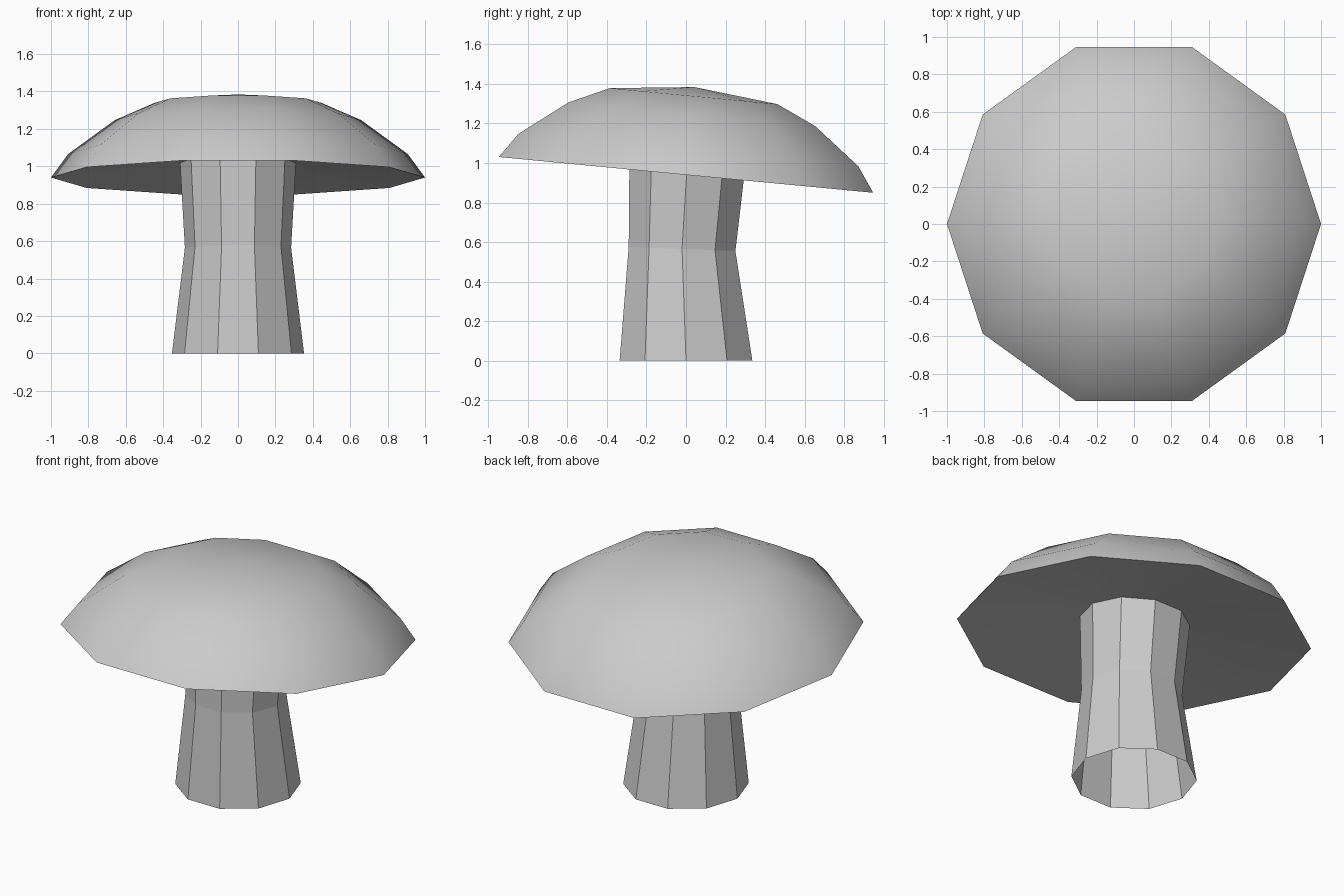
import bpy, bmesh
from math import sin, cos, pi, radians

if "Cube" in bpy.data.objects:
    bpy.data.objects.remove(bpy.data.objects["Cube"])

SIDES = 10


def ring(bm, radius, height, centre, tilt):
    """Ten-sided ring, raised along an axis that leans towards +y by tilt."""
    cy, cz = centre
    s, c = sin(tilt), cos(tilt)
    verts = []
    for i in range(SIDES):
        a = 2 * pi * i / SIDES
        v = radius * sin(a)
        verts.append(bm.verts.new((radius * cos(a),
                                   cy + v * c + height * s,
                                   cz - v * s + height * c)))
    return verts


def bridge(bm, low, high):
    for i in range(SIDES):
        j = (i + 1) % SIDES
        bm.faces.new((low[i], low[j], high[j], high[i]))


def build(name, rings, apex=None):
    """Skin a list of (radius, height, centre, tilt) rings, with optional tip."""
    bm = bmesh.new()
    loops = [ring(bm, *r) for r in rings]
    for low, high in zip(loops, loops[1:]):
        bridge(bm, low, high)
    if apex:
        tip = bm.verts.new(apex)
        for i in range(SIDES):
            bm.faces.new((loops[-1][i], loops[-1][(i + 1) % SIDES], tip))
    mesh = bpy.data.meshes.new(name)
    bm.to_mesh(mesh)
    bm.free()
    obj = bpy.data.objects.new(name, mesh)
    bpy.context.collection.objects.link(obj)
    return obj


TILT = radians(5.45)
CAP = (0, 0.94)  # y, z of the rim centre

# Cap: hollowed underside, rim, dome rings, tip
profile = [(0.31, 0.08), (1.0, 0.0), (0.908, 0.126), (0.659, 0.308), (0.448, 0.40)]
cap = build("mushroom_cap", [(r, h, CAP, TILT) for r, h in profile],
            apex=(0, 0.446 * sin(TILT), 0.94 + 0.446 * cos(TILT)))
bpy.context.view_layer.objects.active = cap
cap.select_set(True)
bpy.ops.object.shade_smooth_by_angle(angle=radians(35))

# Stem: open faceted tube with a slight waist, meeting the cap's underside
build("mushroom_stem", [(0.353, 0, (0, 0), 0),
                        (0.284, 0, (-0.02, 0.565), radians(2.2)),
                        (0.31, 0.08, CAP, TILT)])
